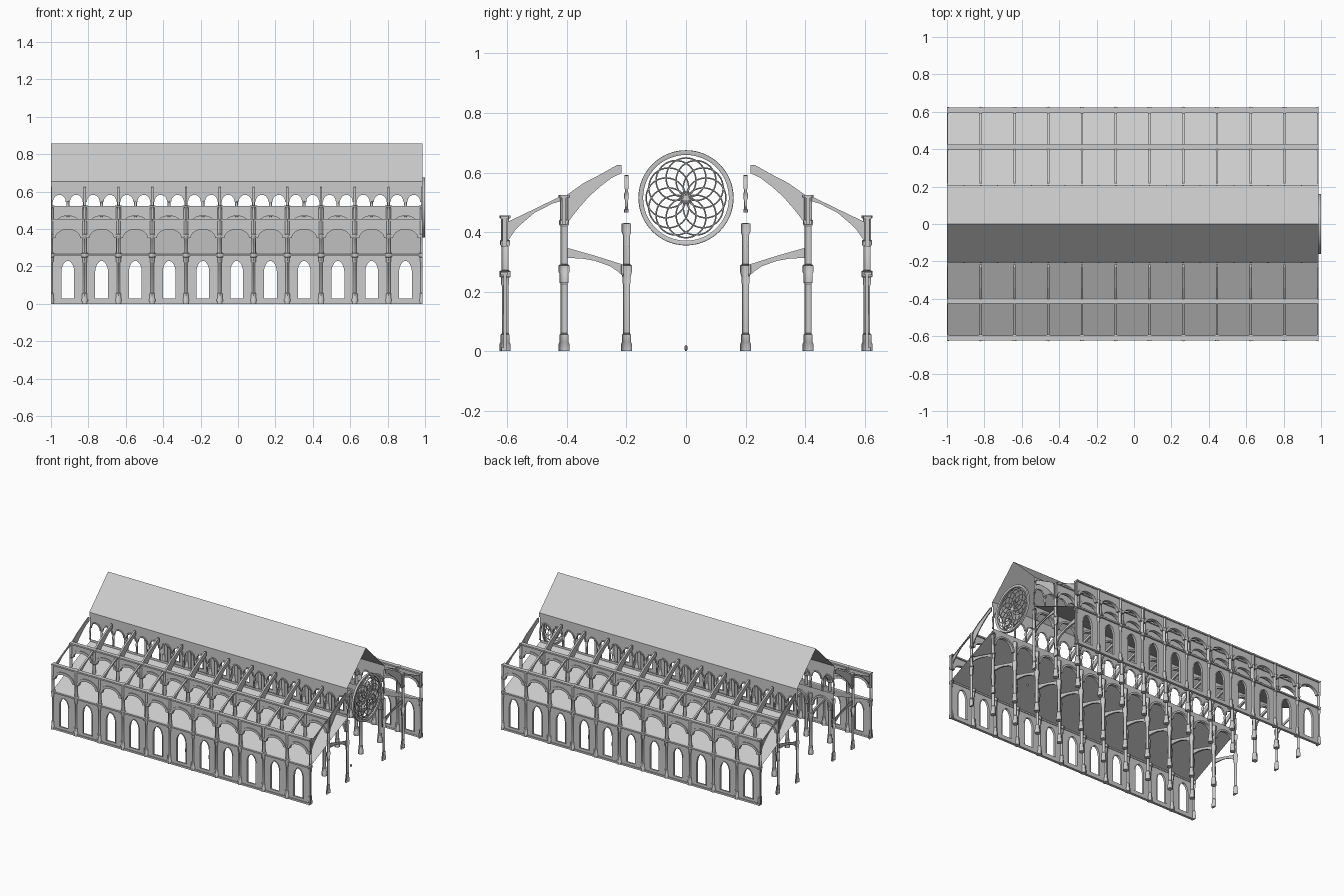
import bpy, bmesh, math
from mathutils import Matrix, Vector

if "Cube" in bpy.data.objects:
    bpy.data.objects.remove(bpy.data.objects["Cube"])

X0, W, BAYS = -1.0, 0.1805, 11      # first bay edge, bay width, bay count
MID = W / 2


def prism(bm, pts, a, b, axis='Y'):
    """Extrude a polygon: (x,z) along Y or (y,z) along X, from a to b."""
    if axis == 'Y':
        vs = [bm.verts.new((p[0], a, p[1])) for p in pts]
        move = Vector((0, b - a, 0))
    else:
        vs = [bm.verts.new((a, p[0], p[1])) for p in pts]
        move = Vector((b - a, 0, 0))
    f = bm.faces.new(vs)
    if a != b:
        r = bmesh.ops.extrude_face_region(bm, geom=[f], use_keep_orig=True)
        bmesh.ops.translate(bm, vec=move, verts=[g for g in r['geom'] if isinstance(g, bmesh.types.BMVert)])


def box(bm, x0, x1, y0, y1, z0, z1):
    prism(bm, [(x0, z0), (x1, z0), (x1, z1), (x0, z1)], y0, y1)


def lathe(bm, profile, x, y, n=12):
    rings = []
    for r, z in profile:
        rings.append([bm.verts.new((x + r * math.cos(2 * math.pi * i / n),
                                    y + r * math.sin(2 * math.pi * i / n), z)) for i in range(n)])
    for p, q in zip(rings, rings[1:]):
        for i in range(n):
            j = (i + 1) % n
            bm.faces.new((p[i], p[j], q[j], q[i]))
    bm.faces.new(rings[-1])
    bm.faces.new(rings[0][::-1])


def arch(cx, hw, spring, rise, e=1.0, n=14):
    ts = [math.pi * i / n for i in range(n + 1)]
    return [(cx - hw * math.cos(t), spring + rise * max(math.sin(t), 0) ** e) for t in ts]


def ring(bm, cx, hw, spring, rise, w, y0, y1, e=1.0):
    prism(bm, arch(cx, hw + w, spring, rise + w, e) + arch(cx, hw, spring, rise, e)[::-1], y0, y1)


def window_panel(bm, x0, x1, z0, z1, hw, sill, spring, rise, ya, yb, e=1.0):
    """Wall panel with one arched opening, made of two halves."""
    cx = (x0 + x1) / 2
    a = arch(cx, hw, spring, rise, e)
    h = len(a) // 2
    prism(bm, [(x0, z0), (cx, z0), (cx, sill), (cx - hw, sill)] + a[:h + 1] + [(cx, z1), (x0, z1)], ya, yb)
    prism(bm, [(x1, z0), (cx, z0), (cx, sill), (cx + hw, sill)] + a[h:][::-1] + [(cx, z1), (x1, z1)], ya, yb)


def finish(name, bm, smooth=False, bay=True):
    """Clip a bay part to its bay, then repeat it along x and mirror it across y."""
    if bay:
        for co, no in (((0, 0, 0), (-1, 0, 0)), ((W, 0, 0), (1, 0, 0))):
            bmesh.ops.bisect_plane(bm, geom=bm.verts[:] + bm.edges[:] + bm.faces[:], dist=1e-6,
                                   plane_co=co, plane_no=no, clear_outer=True)
    bmesh.ops.recalc_face_normals(bm, faces=bm.faces[:])
    me = bpy.data.meshes.new(name)
    bm.to_mesh(me)
    bm.free()
    ob = bpy.data.objects.new(name, me)
    bpy.context.collection.objects.link(ob)
    if smooth:
        bpy.ops.object.select_all(action='DESELECT')
        ob.select_set(True)
        bpy.context.view_layer.objects.active = ob
        bpy.ops.object.shade_smooth_by_angle(angle=math.radians(35))
    if bay:
        ob.location.x = X0
        arr = ob.modifiers.new("bays", 'ARRAY')
        arr.count = BAYS
        arr.use_relative_offset = False
        arr.use_constant_offset = True
        arr.constant_offset_displace = (W, 0, 0)
        ob.modifiers.new("both_sides", 'MIRROR').use_axis = (False, True, False)
    return ob


# Columns: shared base, then capitals and upper shafts per row
base = [(.018, 0), (.018, .025), (.015, .03), (.015, .055), (.011, .06)]
rows = {
    "outer_column": (.608, [(.011, .22), (.014, .225), (.014, .247), (.019, .25), (.019, .268), (.012, .272),
                            (.012, .35), (.017, .358), (.017, .37), (.014, .374), (.014, .445), (.018, .448), (.018, .455)]),
    "aisle_column": (.41, [(.011, .225), (.015, .23), (.015, .26), (.018, .265), (.018, .288), (.012, .292),
                           (.012, .42), (.017, .426), (.017, .437), (.014, .44), (.014, .514), (.018, .517), (.018, .525)]),
    "nave_column": (.2, [(.011, .225), (.014, .23), (.014, .25), (.018, .265), (.018, .288), (.012, .292),
                         (.012, .39), (.016, .4), (.016, .428)]),
}
for name, (y, upper) in rows.items():
    bm = bmesh.new()
    for x in (0, W):
        lathe(bm, base + upper, x, y)
    finish(name, bm, True)

# Outer wall with windows, window frame and ledge
bm = bmesh.new()
window_panel(bm, 0, W, 0, .258, .034, .03, .175, .055, .604, .614, 1.2)
box(bm, 0, W, .6, .624, .256, .266)
box(bm, 0, W, .602, .62, 0, .012)
finish("outer_wall", bm)
bm = bmesh.new()
ring(bm, MID, .034, .175, .055, .005, .601, .617, 1.2)
for s in (-1, 1):
    box(bm, MID + s * .034, MID + s * .039, .601, .617, .03, .175)
finish("window_frame", bm)

# Open arcades above the aisle roofs: spandrel, arch ring and cornice
for name, y, spring, top in (("outer_arcade", .61, .352, .452), ("aisle_arcade", .41, .425, .522)):
    bm = bmesh.new()
    prism(bm, [(0, spring)] + arch(MID, .07, spring, .05) + [(W, spring), (W, top), (0, top)], y - .006, y + .006)
    ring(bm, MID, .066, spring, .046, .016, y - .011, y + .011)
    box(bm, 0, W, y - .014, y + .014, top - .008, top + .002)
    finish(name, bm)

# Nave arcade and lower aisle arches under the roof
bm = bmesh.new()
prism(bm, [(0, .35)] + arch(MID, .074, .35, .075) + [(W, .35), (W, .452), (0, .452)], .2, .2)
ring(bm, MID, .068, .35, .069, .012, .19, .21)
finish("nave_arcade", bm)

# Clerestory wall, two openings per bay, with rings, colonettes and eave band
bm = bmesh.new()
for i in (0, 1):
    window_panel(bm, i * MID, (i + 1) * MID, .452, .655, .037, .466, .545, .04, .2, .2)
prism(bm, [(0, .625), (W, .625), (W, .655), (0, .655)], .207, .207)
box(bm, 0, W, .2, .207, .625, .626)
finish("clerestory_wall", bm)
bm = bmesh.new()
for i in (0, 1):
    ring(bm, (i + .5) * MID, .034, .545, .038, .008, .194, .206)
for x in (0, MID, W):
    lathe(bm, [(.008, .465), (.008, .475), (.005, .478), (.005, .508), (.008, .513),
               (.008, .53), (.006, .533), (.006, .55)], x, .2, 10)
finish("clerestory_arches", bm, True)

# Flying buttresses and low aisle rib, at both bay edges
flyers = {
    "upper_flyer": [(.4, .525), (.345, .564), (.289, .593), (.23, .626), (.216, .626), (.216, .598), (.25, .582),
                    (.289, .552), (.325, .52), (.356, .485), (.38, .455), (.4, .428)],
    "outer_flyer": [(.418, .522), (.51, .477), (.6, .434), (.6, .366), (.592, .38), (.575, .405),
                    (.557, .424), (.51, .464), (.45, .495), (.418, .505)],
    "aisle_rib": [(.4, .347), (.305, .32), (.21, .29), (.21, .25), (.232, .27), (.255, .285), (.305, .303),
                  (.35, .311), (.4, .313)],
}
for name, prof in flyers.items():
    bm = bmesh.new()
    for x in (0, W):
        prism(bm, prof, x - .006, x + .006, 'X')
    finish(name, bm)

# Roofs: single sheets
X1 = X0 + W * BAYS


def sheet(name, prof):
    bm = bmesh.new()
    for s in (-1, 1):
        for (ya, za), (yb, zb) in zip(prof, prof[1:]):
            bm.faces.new([bm.verts.new(c) for c in ((X0, s * ya, za), (X1, s * ya, za), (X1, s * yb, zb), (X0, s * yb, zb))])
    bmesh.ops.remove_doubles(bm, verts=bm.verts[:], dist=1e-5)
    finish(name, bm, bay=False)


sheet("nave_roof", [(0, .858), (.207, .655)])
sheet("aisle_roof", [(.61, .265), (.41, .356), (.2, .45)])

# Rose window: rim and twelve overlapping tracery circles
CZ = .515
bm = bmesh.new()
N = 64
prof = [(.144, .988), (.144, .998), (.149, 1.0), (.159, 1.0), (.16, .996), (.16, .986)]
loops = [[bm.verts.new((x, r * math.cos(2 * math.pi * i / N), CZ + r * math.sin(2 * math.pi * i / N)))
          for i in range(N)] for r, x in prof]
for p, q in zip(loops, loops[1:] + loops[:1]):
    for i in range(N):
        bm.faces.new((p[i], p[(i + 1) % N], q[(i + 1) % N], q[i]))
finish("rose_rim", bm, True, False)
for k in range(12):
    a = 2 * math.pi * k / 12
    bpy.ops.mesh.primitive_torus_add(location=(.993, .067 * math.cos(a), CZ + .067 * math.sin(a)),
                                     rotation=(0, math.pi / 2, 0), major_radius=.067, minor_radius=.0025,
                                     major_segments=40, minor_segments=6)
    bpy.context.object.name = "rose_tracery"

# Tiny scale marker on the floor
bm = bmesh.new()
lathe(bm, [(.002, 0), (.005, .004), (.005, .016), (.002, .02)], .87, 0, 8)
finish("scale_marker", bm, True, False)
